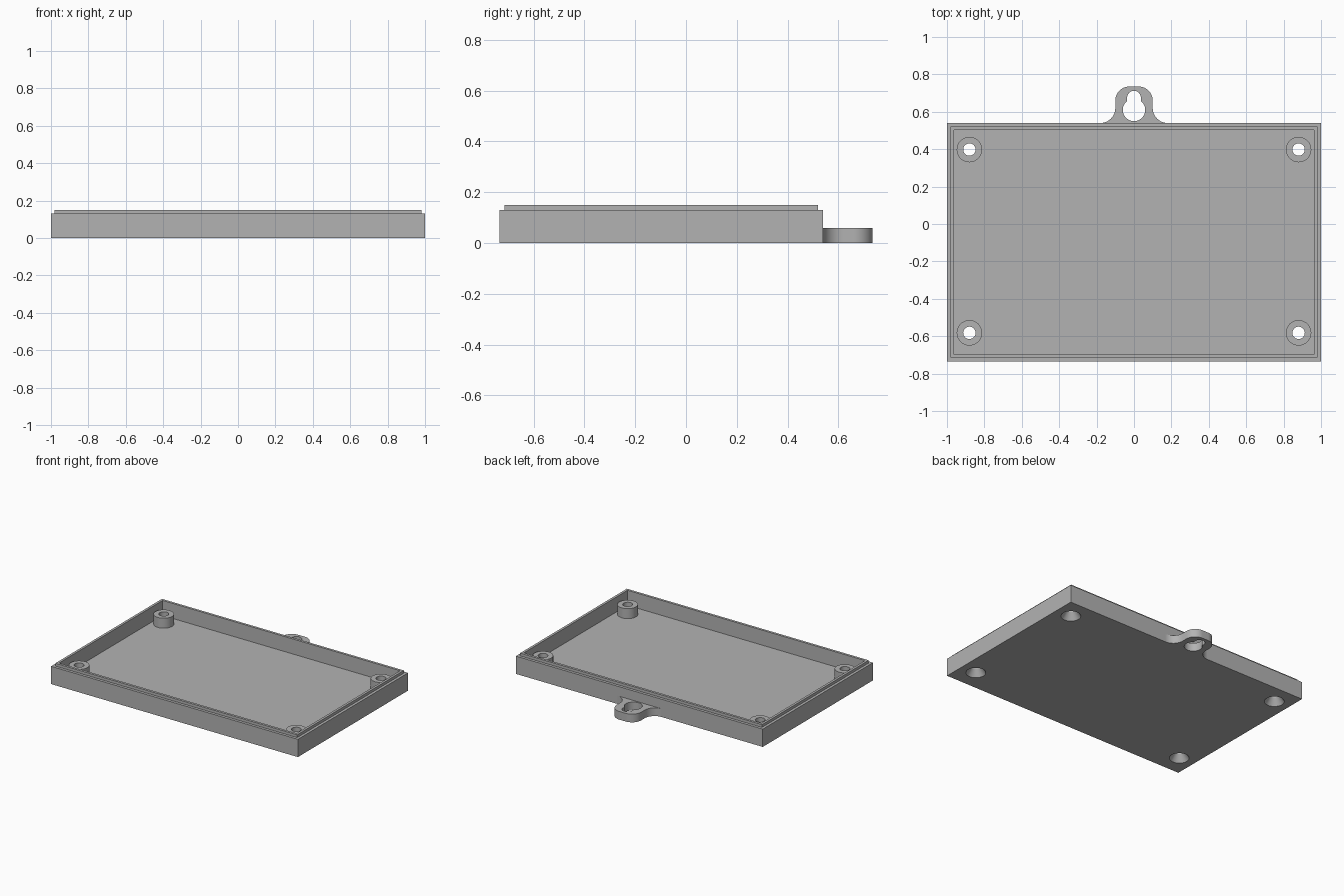
import bpy, bmesh
from math import sin, cos, radians, acos, degrees

cube = bpy.data.objects.get("Cube")
if cube:
    bpy.data.objects.remove(cube, do_unlink=True)

# One plain grey plastic
grey = bpy.data.materials.new("grey_plastic")
grey.use_nodes = True
GREY = (0.45, 0.45, 0.45, 1)
grey.diffuse_color = GREY
grey.node_tree.nodes["Principled BSDF"].inputs["Base Color"].default_value = GREY

BACK, FRONT = 0.54, -0.735
POSTS = [(x, y) for x in (-0.88, 0.88) for y in (-0.582, 0.398)]


def arc(cx, cy, r, start, end, steps=16):
    """Points on an arc, angles in degrees."""
    angles = [radians(start + (end - start) * i / steps) for i in range(steps + 1)]
    return [(cx + r * cos(a), cy + r * sin(a)) for a in angles]


def loft(bm, rings):
    """Skin closed rings of points and cap both ends."""
    loops = [[bm.verts.new(p) for p in ring] for ring in rings]
    for a, b in zip(loops, loops[1:]):
        for i in range(len(a)):
            j = (i + 1) % len(a)
            bm.faces.new((a[i], a[j], b[j], b[i]))
    bm.faces.new(loops[0][::-1])
    bm.faces.new(loops[-1])


def finish(name, bm):
    bmesh.ops.recalc_face_normals(bm, faces=bm.faces)
    mesh = bpy.data.meshes.new(name)
    bm.to_mesh(mesh)
    bm.free()
    mesh.materials.append(grey)
    obj = bpy.data.objects.new(name, mesh)
    bpy.context.collection.objects.link(obj)
    return obj


def select(obj):
    bpy.ops.object.select_all(action='DESELECT')
    obj.select_set(True)
    bpy.context.view_layer.objects.active = obj


def lathe_posts(name, profile):
    """Turn a (radius, z) profile at each post position."""
    bm = bmesh.new()
    for x, y in POSTS:
        loft(bm, [[(px, py, z) for px, py in arc(x, y, r, 0, 360, 40)[:-1]]
                  for r, z in profile])
    return finish(name, bm)


def rectangle(inset, z):
    x, y0, y1 = 1 - inset, FRONT + inset, BACK - inset
    return [(-x, y0, z), (x, y0, z), (x, y1, z), (-x, y1, z)]


# Tray: floor, walls and stepped rim lip
bm = bmesh.new()
loft(bm, [rectangle(i, z) for i, z in
          ((0, 0), (0, 0.13), (0.02, 0.13), (0.02, 0.15), (0.038, 0.15), (0.038, 0.04))])
tray = finish("tray", bm)

# Corner posts standing on the floor
posts = lathe_posts("screw_posts", [(0.068, 0.04), (0.068, 0.113)])

# Countersunk screw holes through floor and posts
cutter = lathe_posts("screw_hole_cutter",
                     [(0.068, -0.002), (0.066, 0), (0.033, 0.05), (0.033, 0.2)])
for part in (tray, posts):
    select(part)
    mod = part.modifiers.new("screw_holes", 'BOOLEAN')
    mod.operation, mod.solver, mod.object = 'DIFFERENCE', 'EXACT', cutter
    bpy.ops.object.modifier_apply(modifier=mod.name)
    bpy.ops.object.shade_smooth_by_angle(angle=radians(30))
bpy.data.objects.remove(cutter, do_unlink=True)

# Hanging tab: flared foot, straight sides, rounded top
half = arc(0.18, BACK + 0.08, 0.08, 270, 180) + arc(0.025, 0.66, 0.075, 0, 90)
outline = half + [(-x, y) for x, y in reversed(half)]

# Keyhole: wide round opening with a narrow slot above
big, slot = 0.06, 0.037
meet = degrees(acos(slot / big))
keyhole = arc(0, 0.61, big, 180 - meet, 360 + meet, 32) + arc(0, 0.675, slot, 0, 180)

curve = bpy.data.curves.new("hanging_tab", 'CURVE')
curve.dimensions, curve.fill_mode, curve.extrude = '2D', 'BOTH', 0.03
for points in (outline, keyhole):
    spline = curve.splines.new('POLY')
    spline.points.add(len(points) - 1)
    for p, (x, y) in zip(spline.points, points):
        p.co = (x, y, 0, 1)
    spline.use_cyclic_u = True
curve.materials.append(grey)
tab = bpy.data.objects.new("hanging_tab", curve)
tab.location.z = 0.03
bpy.context.collection.objects.link(tab)
select(tab)
bpy.ops.object.convert(target='MESH')
tab = bpy.context.object
bm = bmesh.new()
bm.from_mesh(tab.data)
bmesh.ops.remove_doubles(bm, verts=bm.verts, dist=0.0005)
bmesh.ops.recalc_face_normals(bm, faces=bm.faces)
bm.to_mesh(tab.data)
bm.free()
bpy.ops.object.shade_smooth_by_angle(angle=radians(30))
